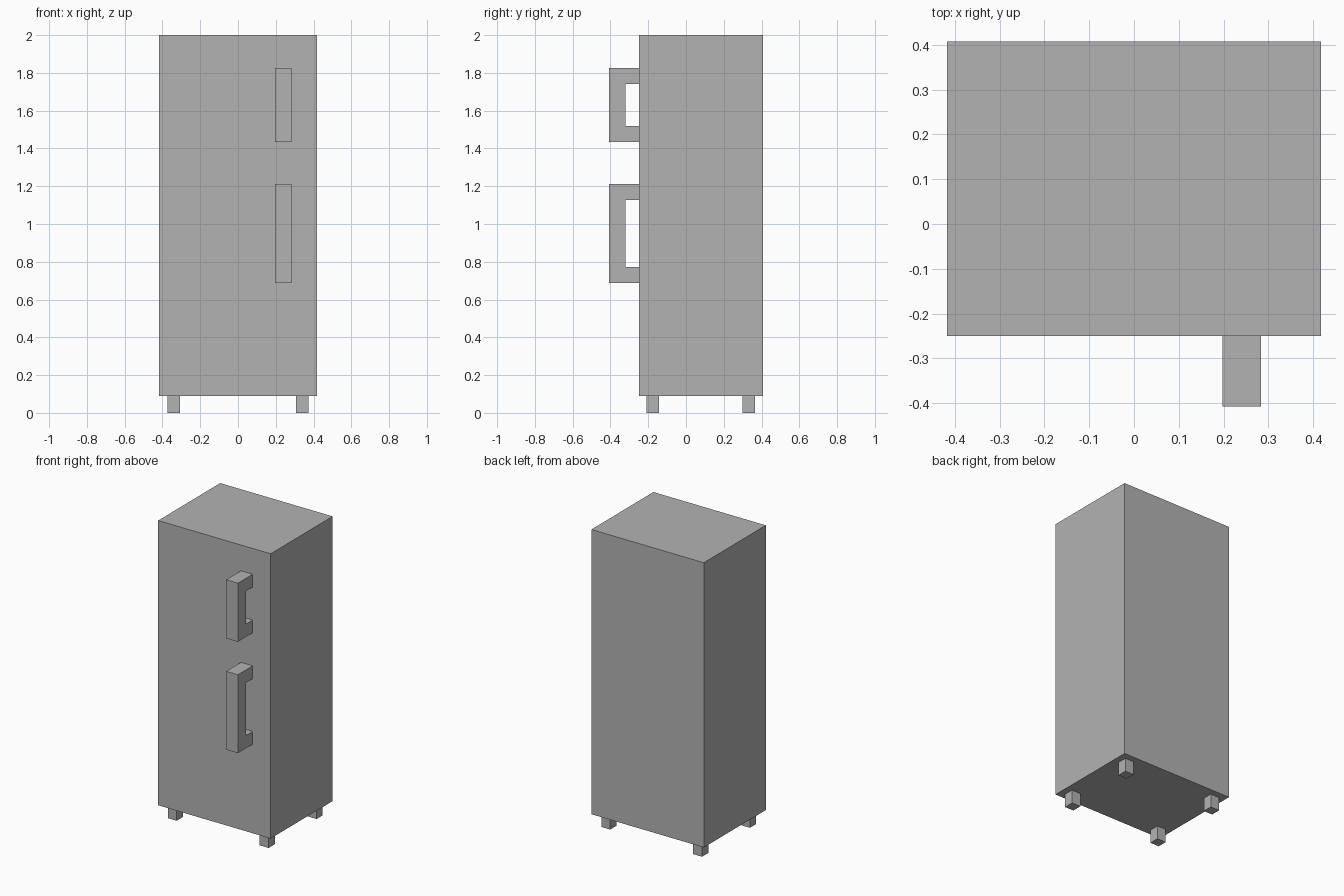
import bpy
import bmesh

cube = bpy.data.objects.get("Cube")
if cube:
    bpy.data.objects.remove(cube, do_unlink=True)

# Single grey finish
grey = bpy.data.materials.new("light_grey")
grey.use_nodes = True
colour = (0.45, 0.45, 0.45, 1)
grey.diffuse_color = colour
grey.node_tree.nodes["Principled BSDF"].inputs["Base Color"].default_value = colour


def extrude_profile(name, points, axis, low, high):
    """Close a flat profile and extrude it along x (axis 0) or z (axis 2)."""
    def place(a, b, depth):
        return (depth, a, b) if axis == 0 else (a, b, depth)

    bm = bmesh.new()
    face = bm.faces.new([bm.verts.new(place(a, b, low)) for a, b in points])
    result = bmesh.ops.extrude_face_region(bm, geom=[face])
    for item in result["geom"]:
        if isinstance(item, bmesh.types.BMVert):
            item.co[axis] = high
    bmesh.ops.recalc_face_normals(bm, faces=bm.faces)
    mesh = bpy.data.meshes.new(name)
    bm.to_mesh(mesh)
    bm.free()
    mesh.materials.append(grey)
    obj = bpy.data.objects.new(name, mesh)
    bpy.context.collection.objects.link(obj)
    return obj


def box(name, x0, x1, y0, y1, z0, z1):
    return extrude_profile(name, [(x0, y0), (x1, y0), (x1, y1), (x0, y1)], 2, z0, z1)


# Cabinet
FRONT, BACK, BASE = -0.25, 0.407, 0.09
box("cabinet", -0.417, 0.417, FRONT, BACK, BASE, 2.0)

# Four square feet
half = 0.033
for side, x in (("right", -0.341), ("left", 0.341)):
    for end, y in (("front", -0.177), ("back", 0.331)):
        box(f"{end}_{side}_foot", x - half, x + half, y - half, y + half, 0, BASE)


# C-shaped door handles
def handle(name, z0, z1):
    outer, grip, t = -0.407, -0.32, 0.086
    profile = [(FRONT, z0), (outer, z0), (outer, z1), (FRONT, z1),
               (FRONT, z1 - t), (grip, z1 - t), (grip, z0 + t), (FRONT, z0 + t)]
    extrude_profile(name, profile, 0, 0.197, 0.284)


handle("upper_handle", 1.434, 1.827)
handle("lower_handle", 0.687, 1.213)
